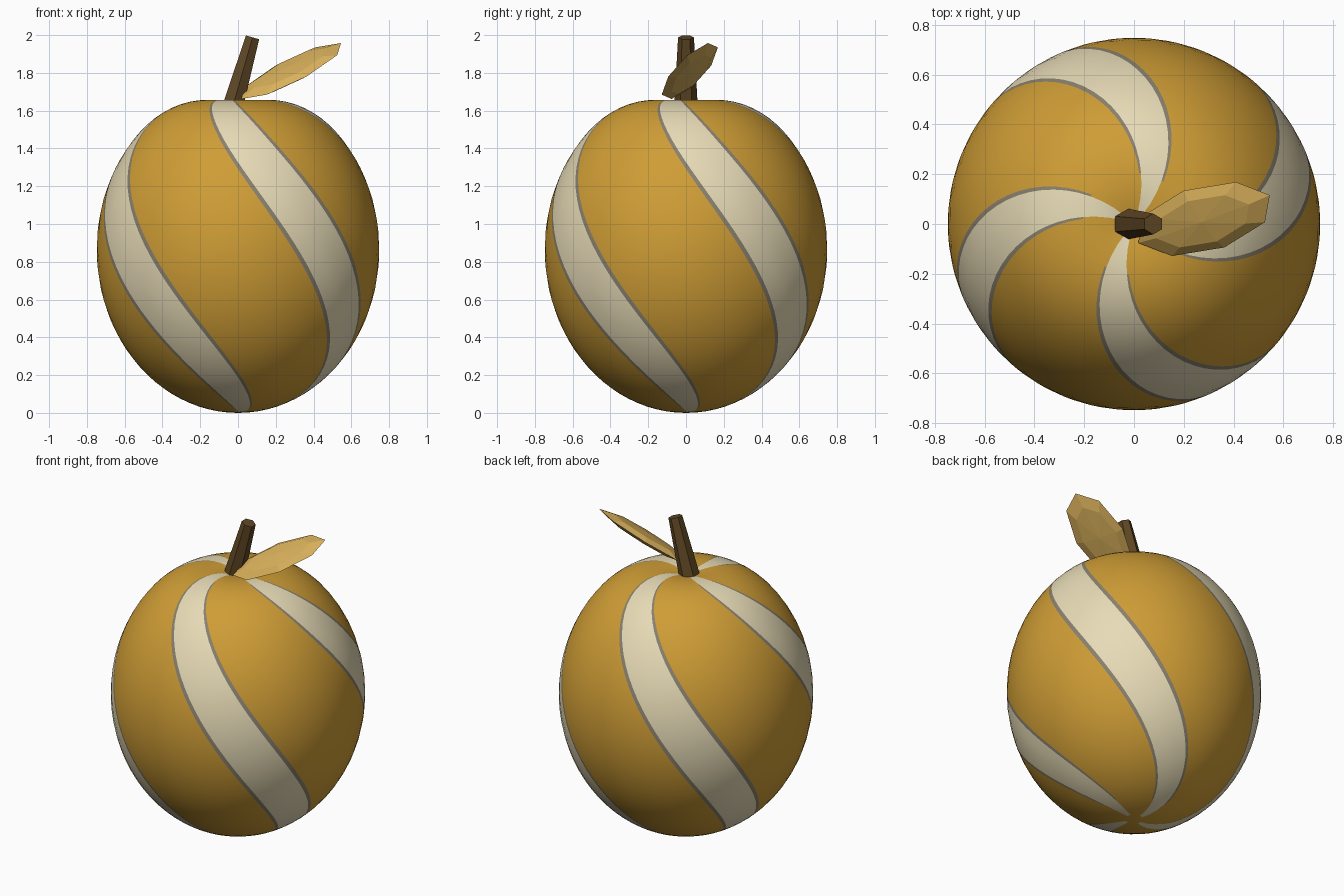
import bpy, bmesh, math
from mathutils import Vector, Matrix

if "Cube" in bpy.data.objects:
    bpy.data.objects.remove(bpy.data.objects["Cube"])


def material(name, rgb):
    m = bpy.data.materials.new(name)
    m.diffuse_color = (*rgb, 1)
    m.use_nodes = True
    m.node_tree.nodes["Principled BSDF"].inputs["Base Color"].default_value = m.diffuse_color
    return m


ORANGE = material("golden_skin", (0.62, 0.335, 0.036))
CREAM = material("cream_stripe", (0.80, 0.71, 0.47))
GREY = material("grey_stripe_edge", (0.25, 0.22, 0.16))
BROWN = material("stem_brown", (0.115, 0.063, 0.018))
LEAF = material("leaf_gold", (0.70, 0.44, 0.105))


def finish(name, bm, mats, smooth=False):
    bmesh.ops.recalc_face_normals(bm, faces=bm.faces)
    me = bpy.data.meshes.new(name)
    bm.to_mesh(me)
    bm.free()
    for m in mats:
        me.materials.append(m)
    for p in me.polygons:
        p.use_smooth = smooth
    ob = bpy.data.objects.new(name, me)
    bpy.context.collection.objects.link(ob)
    return ob


# Fruit body: mesh columns follow the twist so the stripes are clean faces
ROWS = 45
quarter = [-14.5, -12.3, -4, 4, 12.3, 14.5] + [14.5 + 61 * i / 7 for i in range(1, 7)]
columns = [a + 90 * q for q in range(4) for a in quarter]
N = len(columns)


def body_point(lat, offset):
    r = 0.748 * math.cos(math.radians(lat))
    z = 0.865 + 0.865 * math.sin(math.radians(lat))
    z -= 0.1 * max(0, (lat - 45) / 45) ** 2          # dimple at the top
    phi = math.radians(37.5 - 0.78 * lat + offset)   # twist grows with latitude
    return (r * math.sin(phi), -r * math.cos(phi), z)


bm = bmesh.new()
lats = [-90 + 180 * i / ROWS for i in range(ROWS + 1)]
rings = [[bm.verts.new(body_point(l, c)) for c in columns] for l in lats[1:-1]]
bottom = bm.verts.new(body_point(-90, 0))
top = bm.verts.new(body_point(90, 0))
for i in range(ROWS):
    mid = abs(lats[i] + lats[i + 1]) / 2
    for j in range(N):
        k = (j + 1) % N
        if i == 0:
            f = bm.faces.new((bottom, rings[0][k], rings[0][j]))
        elif i == ROWS - 1:
            f = bm.faces.new((rings[-1][j], rings[-1][k], top))
        else:
            f = bm.faces.new((rings[i - 1][j], rings[i - 1][k], rings[i][k], rings[i][j]))
        c = j % len(quarter)
        if c in (1, 2, 3) and mid < 86:
            f.material_index = 1
        elif c in (0, 4) and mid < 73:
            f.material_index = 2
finish("fruit_body", bm, [ORANGE, CREAM, GREY], True)

# Leaning six-sided tapered stem
bm = bmesh.new()
start, end = Vector((-0.037, 0, 1.59)), Vector((0.077, 0, 1.988))
axis = end - start
bmesh.ops.create_cone(bm, cap_ends=True, segments=6, radius1=0.064, radius2=0.042,
                      depth=axis.length)
xs = [abs(v.co.x) for v in bm.verts]
if max(xs) > max(abs(v.co.y) for v in bm.verts):     # put corners on +-y
    bm.transform(Matrix.Rotation(math.pi / 2, 4, 'Z'))
bm.transform(Matrix.Translation((start + end) / 2)
             @ Matrix.Rotation(math.atan2(axis.x, axis.z), 4, 'Y'))
finish("stem", bm, [BROWN])

# Leaf: flattened faceted ellipsoid spanned by length, width and thickness axes
bm = bmesh.new()
bmesh.ops.create_uvsphere(bm, u_segments=8, v_segments=4, radius=1)
A, B = Vector((0.264, 0.096, 0.148)), Vector((0.082, -0.114, -0.029))
C = A.cross(B).normalized() * 0.03
for v in bm.verts:
    v.co = Vector((0.281, 0.02, 1.81)) + A * v.co.x + B * v.co.y + C * v.co.z
finish("leaf", bm, [LEAF])
